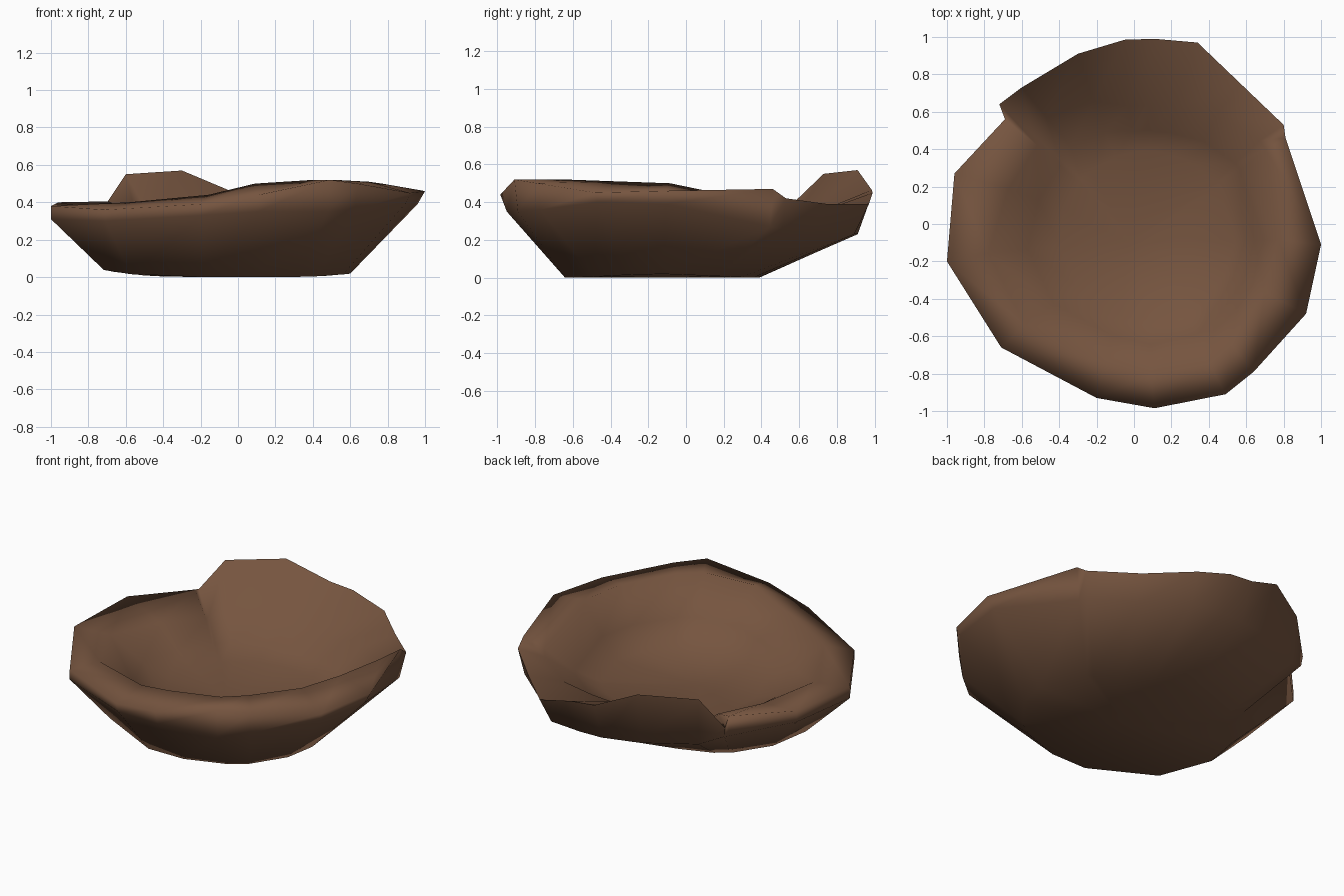
import bpy, bmesh, math
from mathutils import Vector

cube = bpy.data.objects.get("Cube")
if cube:
    bpy.data.objects.remove(cube, do_unlink=True)

brown = bpy.data.materials.new("dark_brown")
brown.use_nodes = True
colour = (0.18, 0.09, 0.05, 1)
brown.diffuse_color = colour
brown.node_tree.nodes["Principled BSDF"].inputs["Base Color"].default_value = colour

# Rim stations: outline x, y, then heights of side, shoulder and inner ledge,
# then scales of side and inner ledge towards the middle
rim = [
    (.11, .99, .23, .45, .32, .92, .64), (-.05, .985, .23, .465, .32, .92, .64),
    (-.30, .91, .24, .57, .33, .94, .72), (-.60, .73, .25, .55, .32, .96, .78),
    (-.72, .64, .31, .37, .31, .99, .75), (-.69, .56, .28, .405, .32, 1, .75),
    (-.96, .27, .33, .40, .34, 1, .70), (-1, -.20, .31, .38, .37, 1, .78),
    (-.71, -.66, .30, .36, .40, 1, .82), (-.20, -.93, .33, .39, .44, .98, .79),
    (.11, -.985, .35, .44, .50, .965, .82), (.49, -.91, .35, .52, .52, .98, .82),
    (.64, -.79, .36, .50, .52, .98, .81), (.92, -.48, .40, .45, .51, .98, .76),
    (1, -.11, .39, .46, .50, .96, .77), (.81, .46, .27, .47, .40, .97, .87),
    (.80, .53, .26, .42, .37, .96, .84), (.57, .75, .24, .39, .33, .93, .78),
    (.34, .97, .23, .39, .32, .92, .64),
]
FLOOR = .18


def oval_point(x, y, cx, cy, rx, ry, z):
    """Point of a flat oval, in the direction of a rim station."""
    a = math.atan2(y - cy, x - cx)
    return Vector((cx + rx * math.cos(a), cy + ry * math.sin(a), z))


def section(x, y, side, shoulder, ledge, side_scale, ledge_scale):
    """Cross-section from the foot, over the rolled rim, to the floor."""
    foot = oval_point(x, y, -.06, -.13, .66, .52, 0)
    foot.z = .035 * (foot.x / .7) ** 4
    lip = Vector((x * ledge_scale, y * ledge_scale, ledge))
    floor = oval_point(x, y, .07, -.06, .47, .45, FLOOR)
    slope = lip.lerp(floor, .55)
    slope.z -= .02
    return [foot, Vector((x * side_scale, y * side_scale, side)),
            Vector((x, y, shoulder)), lip, slope, floor]


def build_bowl():
    bm = bmesh.new()
    sections = [[bm.verts.new(p) for p in section(*station)] for station in rim]
    pairs = list(zip(sections, sections[1:] + sections[:1]))
    # Walls, rolled rim and hollow
    for a, b in pairs:
        for k in range(len(a) - 1):
            bm.faces.new((a[k], b[k], b[k + 1], a[k + 1]))
    # Underside and floor
    for k, z in ((0, 0), (-1, FLOOR - .01)):
        centre = bm.verts.new((-.02, -.1, z))
        for a, b in pairs:
            bm.faces.new((a[k], b[k], centre))
    bmesh.ops.recalc_face_normals(bm, faces=bm.faces)
    mesh = bpy.data.meshes.new("bowl")
    bm.to_mesh(mesh)
    bm.free()
    mesh.materials.append(brown)
    bowl = bpy.data.objects.new("irregular_bowl", mesh)
    bpy.context.collection.objects.link(bowl)
    return bowl


bowl = build_bowl()
bpy.ops.object.select_all(action="DESELECT")
bowl.select_set(True)
bpy.context.view_layer.objects.active = bowl
bpy.ops.object.shade_smooth_by_angle(angle=math.radians(110))
